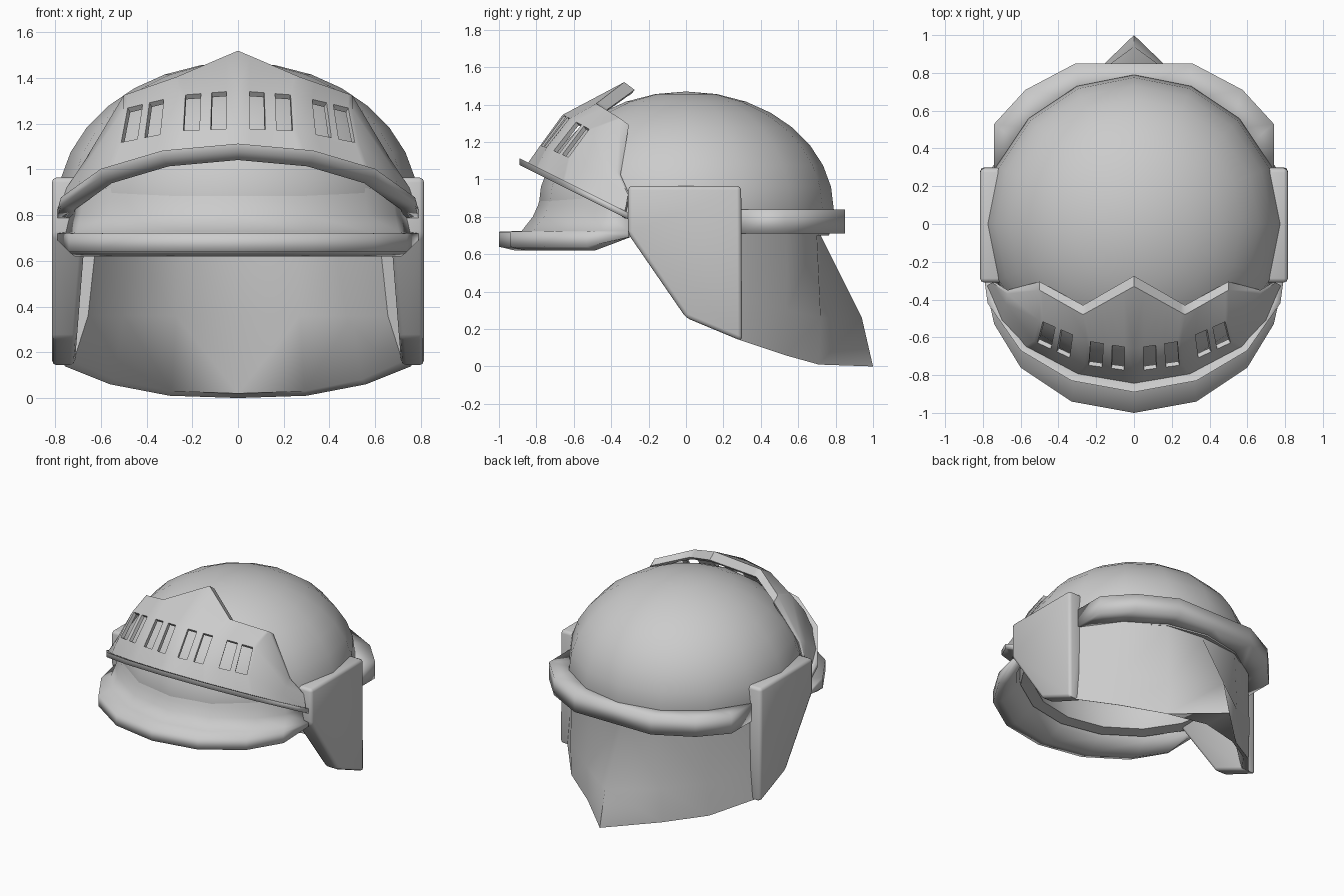
import bpy, bmesh
from math import sin, cos, radians
from mathutils import Vector as V

if "Cube" in bpy.data.objects:
    bpy.data.objects.remove(bpy.data.objects["Cube"])


def finish(name, bm, thickness=0, bevel=0, angle=40):
    """Weld, orient outwards, mirror across x, thicken and shade."""
    bmesh.ops.remove_doubles(bm, verts=bm.verts, dist=1e-4)
    bmesh.ops.recalc_face_normals(bm, faces=bm.faces)
    c = V((0, 0, 0.6))
    if sum(f.normal.dot(f.calc_center_median() - c) * f.calc_area() for f in bm.faces) < 0:
        bmesh.ops.reverse_faces(bm, faces=bm.faces)
    me = bpy.data.meshes.new(name)
    bm.to_mesh(me)
    bm.free()
    ob = bpy.data.objects.new(name, me)
    bpy.context.collection.objects.link(ob)
    bpy.ops.object.select_all(action='DESELECT')
    ob.select_set(True)
    bpy.context.view_layer.objects.active = ob
    m = ob.modifiers.new("mirror", 'MIRROR')
    m.merge_threshold = 0.001
    if thickness:
        s = ob.modifiers.new("shell", 'SOLIDIFY')
        s.thickness = thickness
        s.offset = -1
    if bevel:
        b = ob.modifiers.new("bevel", 'BEVEL')
        b.width = bevel
        b.segments = 2
    bpy.ops.object.convert(target='MESH')
    bpy.ops.object.shade_smooth_by_angle(angle=radians(angle))
    return ob


def loft(name, columns, closed=False, holes=(), **kw):
    """Skin a list of point columns; closed joins each section and caps the outer end."""
    bm = bmesh.new()
    vs = [[bm.verts.new(p) for p in col] for col in columns]
    n = len(vs[0])
    for i in range(len(vs) - 1):
        for j in range(n if closed else n - 1):
            if (i, j) not in holes:
                k = (j + 1) % n
                bm.faces.new((vs[i][j], vs[i + 1][j], vs[i + 1][k], vs[i][k]))
    if closed:
        bm.faces.new(vs[-1])
    return finish(name, bm, **kw)


# Dome: half of a 16-sided flattened bowl with a short wall below
R, H, Z0 = 0.79, 0.63, 0.84
profile = [(0.765, 0.70)] + [(R * cos(radians(a)), Z0 + H * sin(radians(a)))
                             for a in (0, 11, 22, 33, 44, 55, 66, 78, 90)]
loft("dome", [[(r * sin(radians(t * 22.5)), r * cos(radians(t * 22.5)), z) for r, z in profile]
              for t in range(9)], thickness=0.08)

# Front brim: flares from the dome wall out to a lip, hollow underneath
inner = [(0, -0.79), (0.302, -0.73), (0.56, -0.56), (0.68, -0.42), (0.73, -0.30)]
outer = [(0, -1.0), (0.33, -0.94), (0.60, -0.76), (0.74, -0.53), (0.79, -0.31)]
section = [(-0.08, 0.92), (0.01, 0.86), (0.14, 0.80), (0.42, 0.725), (1, 0.72),
           (1, 0.64), (0.6, 0.62), (0, 0.68), (-0.25, 0.80)]
cols = [[V((*a, z)).lerp(V((*b, z)), f) for f, z in section] for a, b in zip(inner, outer)]
for p in cols[-1]:
    p.z = max(p.z, 0.69)  # underside rises where it meets the cheek
loft("front_brim", cols, closed=True, angle=100)

# Neck guard: curved skirt at the back with a pointed crease outside, smooth lining inside
guard = [
    [(0, 0.77, 0.80), (0, 0.72, 0.70), (0, 0.94, 0.26), (0, 1.0, 0), (0, 0.76, 0.02)],
    [(0.295, 0.72, 0.80), (0.295, 0.70, 0.70), (0.30, 0.72, 0.26), (0.30, 0.71, 0.01),
     (0.29, 0.68, 0.03)],
    [(0.55, 0.55, 0.80), (0.55, 0.54, 0.70), (0.56, 0.54, 0.30), (0.56, 0.53, 0.06),
     (0.54, 0.50, 0.08)],
    [(0.73, 0.29, 0.80), (0.73, 0.29, 0.70), (0.74, 0.29, 0.36), (0.76, 0.29, 0.14),
     (0.72, 0.27, 0.16)],
]
for (col, t) in zip(guard, (0, 22.5, 45, 67.5)):
    s, c = sin(radians(t)), cos(radians(t))
    col += [(0.71 * s, 0.70 * c, 0.36), (0.67 * s, 0.67 * c, 0.70), (0.67 * s, 0.67 * c, 0.80)]
loft("neck_guard", guard, closed=True, angle=60)

# Rear ridge: raised band round the back
ridge_in = [(0, 0.70), (0.28, 0.66), (0.51, 0.50), (0.61, 0.42), (0.69, 0.29)]
ridge_out = [(0, 0.85), (0.31, 0.85), (0.575, 0.71), (0.74, 0.53), (0.74, 0.29)]
loft("rear_ridge", [[(*a, 0.84), (*b, 0.84), (*b, 0.71), (*a, 0.71)]
                    for a, b in zip(ridge_in, ridge_out)], closed=True, angle=100)

# Cheek plates: bevelled side slabs, inner face leaning in towards the top
outline = [(-0.31, 0.965), (0.295, 0.965), (0.30, 0.135), (0, 0.26), (-0.31, 0.71)]
cols = [[(x - 0.08 * (z - 0.14) * (x < 0.8), y, z) for y, z in outline] for x in (0.715, 0.815)]
bm = bmesh.new()
a, b = [[bm.verts.new(p) for p in col] for col in cols]
bm.faces.new(a)
bm.faces.new(b)
for i in range(5):
    bm.faces.new((a[i - 1], a[i], b[i], b[i - 1]))
finish("cheek_plate", bm, bevel=0.022, angle=50)

# Visor: raised scalloped shell with ventilation slots left open
keys = [
    [(0, -0.85, 1.08), (0, -0.78, 1.18), (0, -0.66, 1.345), (0, -0.33, 1.52)],
    [(0.30, -0.80, 1.05), (0.26, -0.745, 1.17), (0.25, -0.62, 1.325), (0.27, -0.48, 1.405)],
    [(0.58, -0.65, 0.975), (0.53, -0.62, 1.115), (0.50, -0.51, 1.265), (0.50, -0.35, 1.325)],
    [(0.70, -0.52, 0.915), (0.69, -0.46, 0.96), (0.68, -0.42, 1.0), (0.67, -0.37, 1.04)],
    [(0.78, -0.33, 0.80), (0.78, -0.33, 0.82), (0.77, -0.32, 0.86), (0.75, -0.31, 0.92)],
]
for key, fold in zip(keys, (0.055, 0.05, 0.045, 0.02, 0.01)):  # turned-down crest edge
    key.append(tuple(V(key[3]) + V((0, fold, -0.75 * fold))))
us = [0, 0.2, 0.46, 0.65, 0.92, 1, 1.3, 1.55, 1.67, 1.93, 2, 3, 4]
columns = []
for u in us:
    k = min(int(u), 3)
    columns.append([V(a).lerp(V(b), u - k) for a, b in zip(keys[k], keys[k + 1])])
loft("visor", columns, holes={(1, 1), (3, 1), (6, 1), (8, 1)}, thickness=0.025, angle=45)

# Visor rim: slanted lip along the lower edge
path = [(0, -0.89), (0.33, -0.83), (0.60, -0.67), (0.775, -0.42), (0.79, -0.31)]
cols = []
for x, y in path:
    z = 1.095 - 0.5 * (y + 0.89)
    cols.append([(x * s, y * s, z + d - 0.5 * y * (s - 1))
                 for s, d in ((1, -0.018), (1, 0.018), (0.92, 0.018), (0.92, -0.018))])
loft("visor_rim", cols, closed=True, angle=100)
